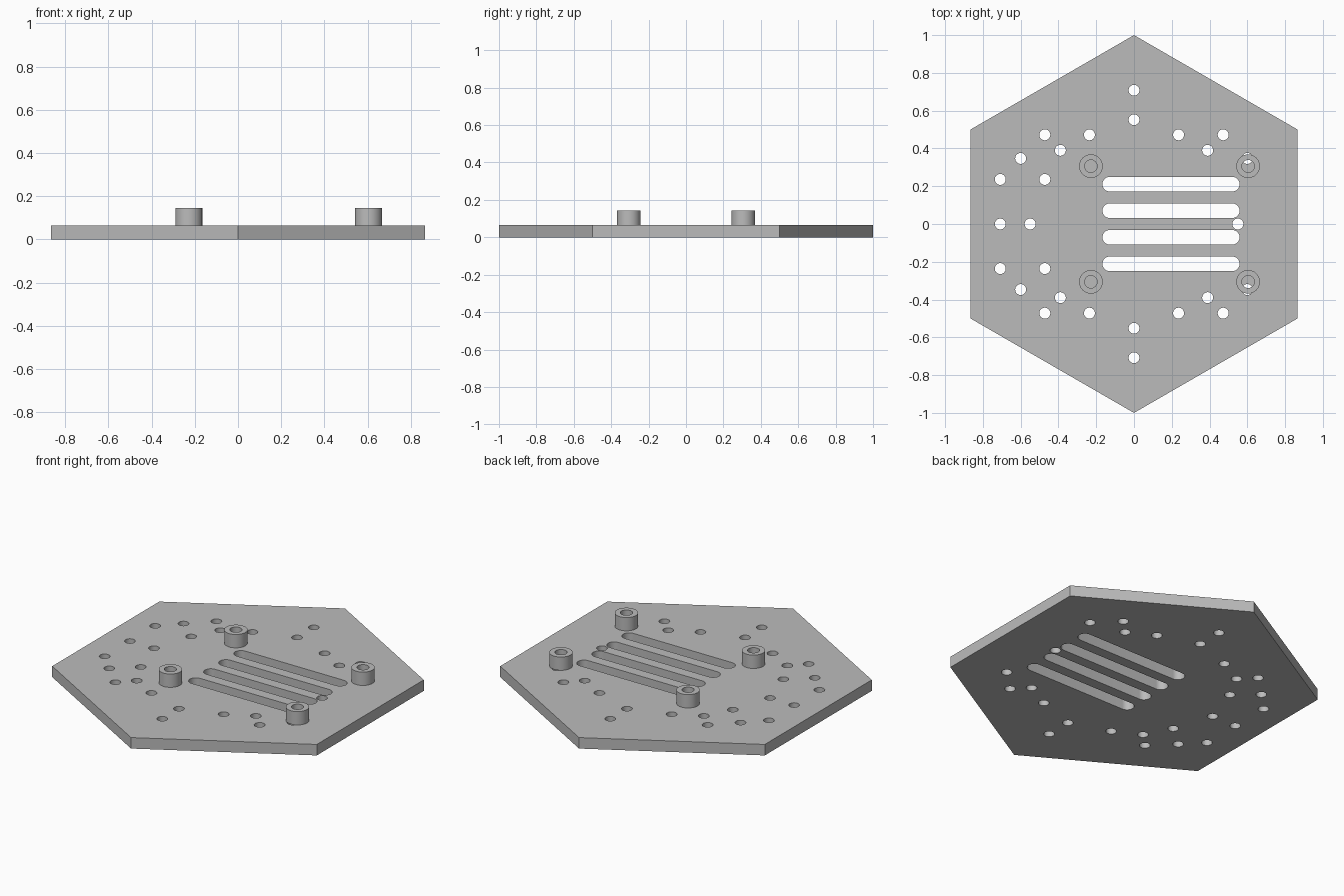
import bpy, bmesh, math

if "Cube" in bpy.data.objects:
    bpy.data.objects.remove(bpy.data.objects["Cube"])

PLATE_H, BOSS_TOP = 0.065, 0.144
HOLE_R = 0.029

grey = bpy.data.materials.new("plain grey")
grey.diffuse_color = (0.5, 0.5, 0.5, 1)
grey.use_nodes = True
grey.node_tree.nodes["Principled BSDF"].inputs["Base Color"].default_value = grey.diffuse_color


def circle(cx, cy, r, n=32):
    return [(cx + r * math.cos(2 * math.pi * i / n),
             cy + r * math.sin(2 * math.pi * i / n)) for i in range(n)]


def slot(x0, x1, cy, r, n=16):
    """Outline of a round-ended slot along x."""
    pts = []
    for cx, start in ((x1 - r, -math.pi / 2), (x0 + r, math.pi / 2)):
        for i in range(n + 1):
            a = start + math.pi * i / n
            pts.append((cx + r * math.cos(a), cy + r * math.sin(a)))
    return pts


def extrude_outlines(name, outlines, z0, z1):
    """Solid from a flat outline with inner outlines as through holes."""
    curve = bpy.data.curves.new(name, 'CURVE')
    curve.dimensions = '2D'
    curve.fill_mode = 'BOTH'
    curve.extrude = (z1 - z0) / 2
    for pts in outlines:
        s = curve.splines.new('POLY')
        s.points.add(len(pts) - 1)
        for p, (x, y) in zip(s.points, pts):
            p.co = (x, y, 0, 1)
        s.use_cyclic_u = True
    ob = bpy.data.objects.new(name, curve)
    bpy.context.collection.objects.link(ob)
    ob.location.z = (z0 + z1) / 2
    bpy.ops.object.select_all(action='DESELECT')
    ob.select_set(True)
    bpy.context.view_layer.objects.active = ob
    bpy.ops.object.convert(target='MESH')
    ob = bpy.context.view_layer.objects.active
    # weld caps to walls
    bm = bmesh.new()
    bm.from_mesh(ob.data)
    bmesh.ops.remove_doubles(bm, verts=bm.verts, dist=1e-5)
    bmesh.ops.recalc_face_normals(bm, faces=bm.faces)
    bm.to_mesh(ob.data)
    bm.free()
    ob.data.materials.clear()
    ob.data.materials.append(grey)
    bpy.ops.object.shade_smooth_by_angle(angle=math.radians(30))
    return ob


# Hexagonal plate outline
outlines = [[(math.sin(i * math.pi / 3), math.cos(i * math.pi / 3)) for i in range(6)]]

# Mounting holes, mirrored front to back
for x, y in [(0, 0.708), (0, 0.552), (-0.236, 0.472), (-0.472, 0.472),
             (-0.39, 0.39), (-0.60, 0.347), (-0.708, 0.236), (-0.472, 0.236),
             (0.236, 0.472), (0.472, 0.472), (0.39, 0.39), (0.60, 0.347)]:
    for s in (1, -1):
        outlines.append(circle(x, s * y, HOLE_R))
for x in (-0.708, -0.55, 0.55):
    outlines.append(circle(x, 0, HOLE_R))

# Vent slots
for y in (-0.211, -0.0705, 0.0705, 0.211):
    outlines.append(slot(-0.167, 0.559, y, 0.039))

extrude_outlines("hex_plate", outlines, 0, PLATE_H)

# Hollow standoffs
for x in (-0.228, 0.604):
    for y in (-0.306, 0.306):
        extrude_outlines("standoff", [circle(x, y, 0.0625, 48), circle(x, y, 0.033, 48)],
                         PLATE_H, BOSS_TOP)
